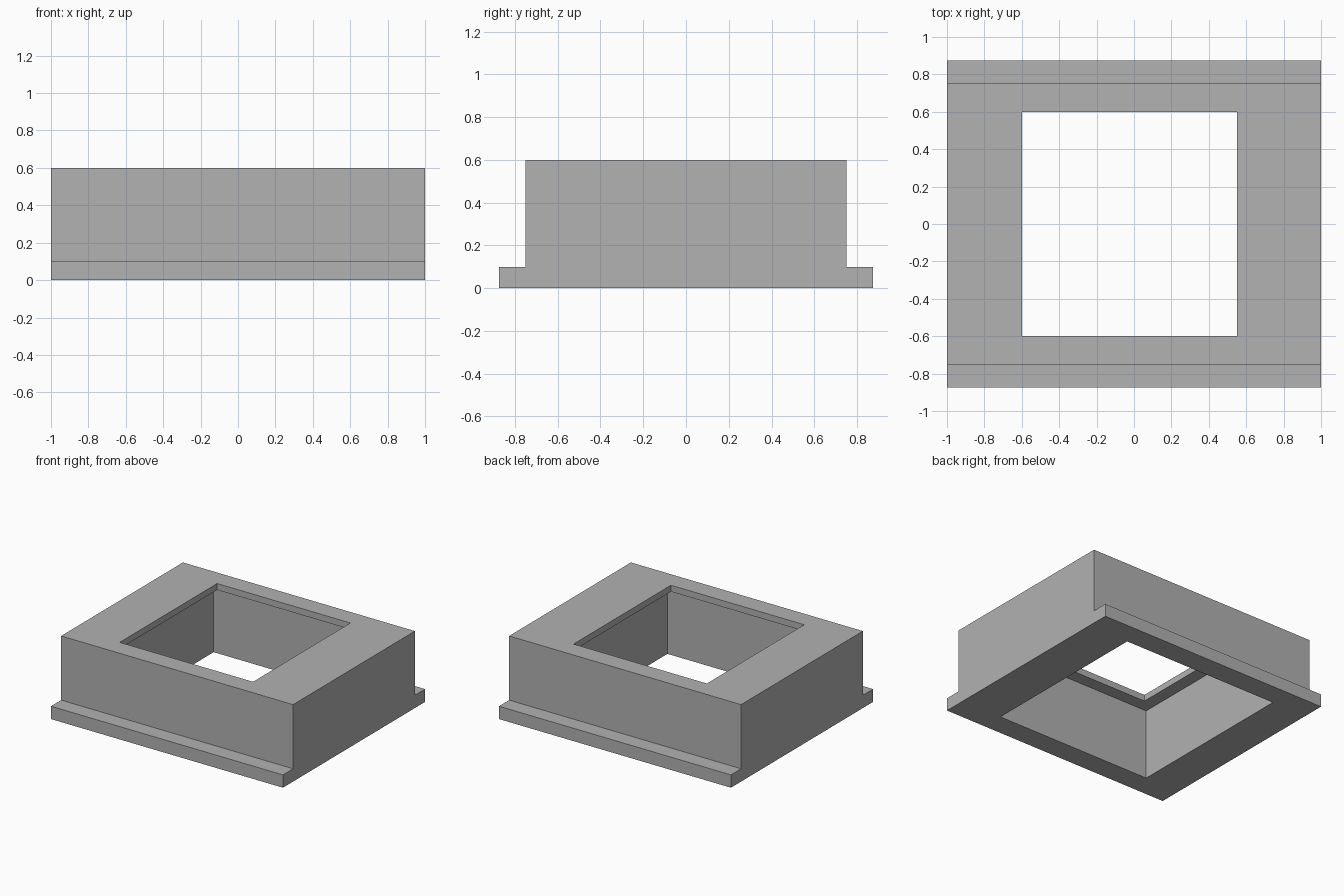
import bpy
import bmesh
from mathutils import Vector

default = bpy.data.objects.get("Cube")
if default:
    bpy.data.objects.remove(default, do_unlink=True)

grey = bpy.data.materials.new("mid_grey")
grey.use_nodes = True
colour = (0.445, 0.445, 0.445, 1)
grey.diffuse_color = colour
grey.node_tree.nodes["Principled BSDF"].inputs["Base Color"].default_value = colour


def extrude_profile(name, points, offset):
    """Closed prism made by pushing a planar outline along offset."""
    bm = bmesh.new()
    face = bm.faces.new([bm.verts.new(p) for p in points])
    new = bmesh.ops.extrude_face_region(bm, geom=[face])["geom"]
    verts = [v for v in new if isinstance(v, bmesh.types.BMVert)]
    bmesh.ops.translate(bm, verts=verts, vec=Vector(offset))
    bmesh.ops.recalc_face_normals(bm, faces=bm.faces[:])
    mesh = bpy.data.meshes.new(name)
    bm.to_mesh(mesh)
    bm.free()
    mesh.materials.append(grey)
    obj = bpy.data.objects.new(name, mesh)
    bpy.context.collection.objects.link(obj)
    return obj


def cut_pocket(target, x0, x1, half_y, z0, z1):
    """Cut a rectangular pocket out of the target."""
    corners = [(x0, -half_y, z0), (x1, -half_y, z0), (x1, half_y, z0), (x0, half_y, z0)]
    cutter = extrude_profile("cutter", corners, (0, 0, z1 - z0))
    cutter.hide_render = True
    mod = target.modifiers.new("pocket", "BOOLEAN")
    mod.operation = "DIFFERENCE"
    mod.solver = "EXACT"
    mod.object = cutter
    bpy.context.view_layer.objects.active = target
    bpy.ops.object.modifier_apply(modifier=mod.name)
    bpy.data.objects.remove(cutter, do_unlink=True)


# Housing: block with a foot flange along the front and back
half = [(0.875, 0), (0.875, 0.1), (0.75, 0.1), (0.75, 0.6)]
outline = half + [(-y, z) for y, z in reversed(half)]
housing = extrude_profile("flanged_housing", [(-1, y, z) for y, z in outline], (2, 0, 0))

# Cavity open to the underside, then the smaller window leaving a thin top lip
cut_pocket(housing, -0.7, 0.65, 0.7, -0.1, 0.55)
cut_pocket(housing, -0.6, 0.55, 0.6, 0.4, 0.7)
